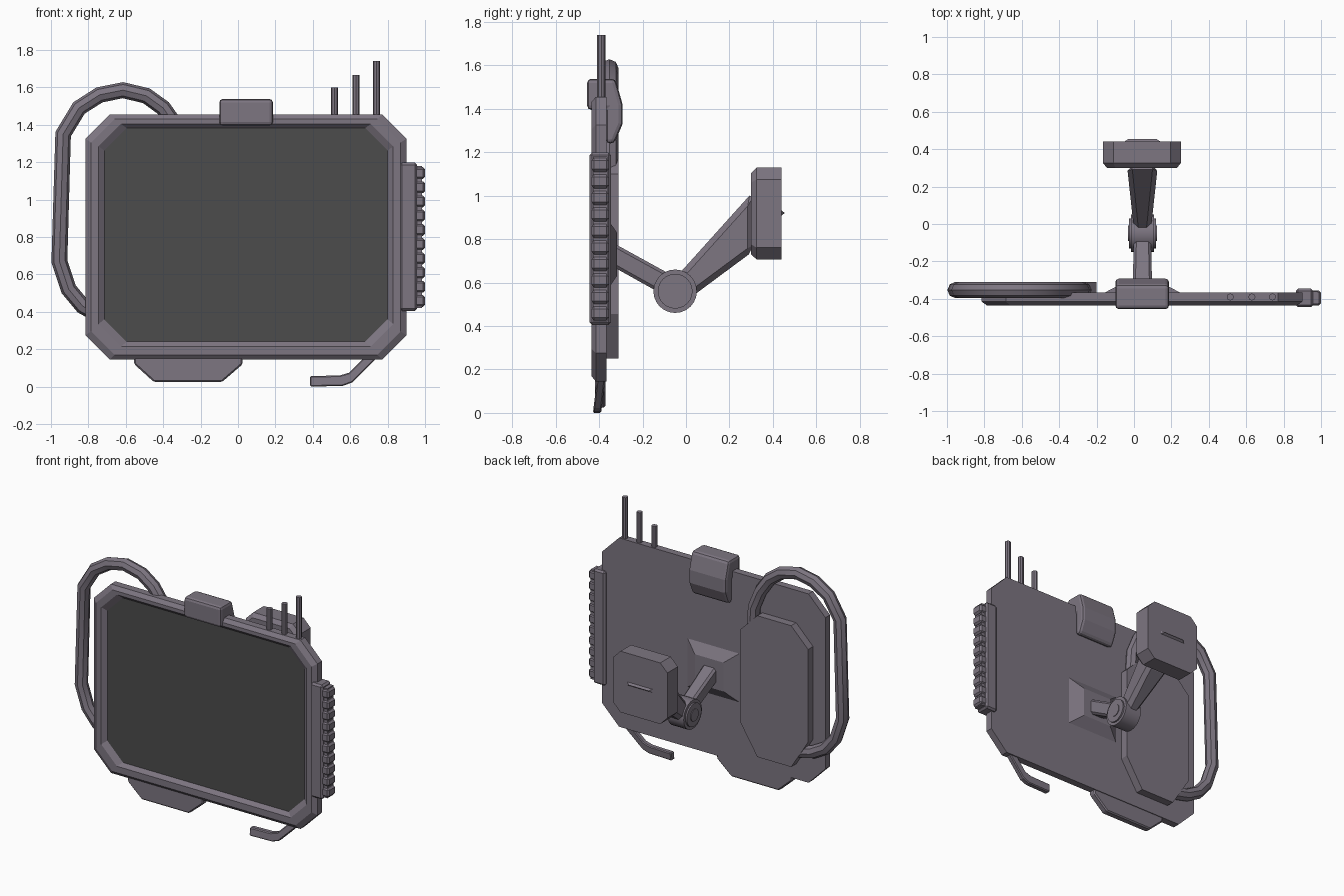
import bpy, bmesh, math
from mathutils import Vector, Matrix

old = bpy.data.objects.get("Cube")
if old:
    bpy.data.objects.remove(old)


def material(name, rgb):
    m = bpy.data.materials.new(name)
    m.use_nodes = True
    m.diffuse_color = (*rgb, 1)
    m.node_tree.nodes["Principled BSDF"].inputs["Base Color"].default_value = (*rgb, 1)
    return m


BODY = material("purple grey metal", (0.205, 0.18, 0.22))
SCREEN = material("dark screen", (0.072, 0.072, 0.072))


def finish(name, bm, mats=(BODY,), bevel=0, segments=1):
    bmesh.ops.recalc_face_normals(bm, faces=bm.faces)
    me = bpy.data.meshes.new(name)
    bm.to_mesh(me)
    bm.free()
    for m in mats:
        me.materials.append(m)
    ob = bpy.data.objects.new(name, me)
    bpy.context.collection.objects.link(ob)
    if bevel:
        mod = ob.modifiers.new("edge bevel", "BEVEL")
        mod.width, mod.segments, mod.limit_method = bevel, segments, "ANGLE"
    return ob


def loft(name, rings, mats=(BODY,), **kw):
    """Skin a row of equal-length rings and cap both ends; the last cap takes the last material."""
    bm = bmesh.new()
    loops = [[bm.verts.new(p) for p in ring] for ring in rings]
    n = len(loops[0])
    for a, b in zip(loops, loops[1:]):
        for i in range(n):
            bm.faces.new((a[i], a[(i + 1) % n], b[(i + 1) % n], b[i]))
    bm.faces.new(loops[0])
    bm.faces.new(loops[-1]).material_index = len(mats) - 1
    return finish(name, bm, mats, **kw)


def octagon(x0, x1, z0, z1, c, y, cb=None):
    cb = cb or c
    return [(x, y, z) for x, z in (
        (x0 + c, z1), (x1 - c, z1), (x1, z1 - c), (x1, z0 + cb),
        (x1 - c, z0), (x0 + c, z0), (x0, z0 + cb), (x0, z1 - c))]


def plate(name, pts, y0, y1, **kw):
    return loft(name, [[(x, y, z) for x, z in pts] for y in (y0, y1)], **kw)


def box(name, x, y, z, **kw):
    pts = [(x[0], z[0]), (x[1], z[0]), (x[1], z[1]), (x[0], z[1])]
    return plate(name, pts, *y, **kw)


def cylinder(name, centre, r, length, axis="Z", sides=8):
    bm = bmesh.new()
    rot = Matrix.Rotation(math.pi / 2, 4, "Y") if axis == "X" else Matrix()
    bmesh.ops.create_cone(bm, cap_ends=True, segments=sides, radius1=r, radius2=r,
                          depth=length, matrix=Matrix.Translation(centre) @ rot)
    return finish(name, bm)


def smooth(ob, angle):
    bpy.ops.object.select_all(action="DESELECT")
    ob.select_set(True)
    bpy.context.view_layer.objects.active = ob
    bpy.ops.object.shade_smooth_by_angle(angle=math.radians(angle))


# Framed screen: back, outer bevel, rim, recess, screen cap
loft("screen_frame", [
    octagon(-0.815, 0.9, 0.145, 1.455, 0.13, -0.365),
    octagon(-0.815, 0.9, 0.145, 1.455, 0.13, -0.415),
    octagon(-0.785, 0.87, 0.17, 1.43, 0.125, -0.436),
    octagon(-0.745, 0.83, 0.215, 1.405, 0.12, -0.436),
    octagon(-0.715, 0.8, 0.24, 1.382, 0.12, -0.412)], mats=(BODY, SCREEN))

# Rear pod
loft("rear_pod", [octagon(-0.72, -0.2, 0.25, 1.23, 0.13, y, 0.206) for y in (-0.37, -0.31)])

# Carrying handle
curve = bpy.data.curves.new("handle_path", "CURVE")
curve.dimensions = "3D"
curve.bevel_depth, curve.bevel_resolution, curve.use_fill_caps = 0.043, 2, True
path = [(-0.62, 0.35), (-0.73, 0.375), (-0.83, 0.43), (-0.905, 0.52), (-0.955, 0.67),
        (-0.935, 1.35), (-0.85, 1.49), (-0.74, 1.56), (-0.615, 1.585), (-0.49, 1.555),
        (-0.4, 1.49), (-0.33, 1.39), (-0.28, 1.27), (-0.27, 1.12)]
spline = curve.splines.new("POLY")
spline.points.add(len(path) - 1)
for p, (x, z) in zip(spline.points, path):
    p.co = (x, -0.353, z, 1)
handle = bpy.data.objects.new("carrying_handle", curve)
bpy.context.collection.objects.link(handle)
handle.data.materials.append(BODY)
bpy.ops.object.select_all(action="DESELECT")
handle.select_set(True)
bpy.context.view_layer.objects.active = handle
bpy.ops.object.convert(target="MESH")
smooth(bpy.context.object, 40)

# Sensor housing hooked over the top edge
side = [(-0.455, 1.538), (-0.455, 1.395), (-0.368, 1.395), (-0.368, 1.24),
        (-0.33, 1.24), (-0.292, 1.33), (-0.292, 1.42), (-0.325, 1.538)]
loft("top_sensor", [[(x, y, z) for y, z in side] for x in (-0.1, 0.187)],
     bevel=0.022, segments=2)

# Antennas
for i, (x, top) in enumerate(((0.515, 1.6), (0.63, 1.665), (0.74, 1.74))):
    cylinder(f"antenna_{i + 1}", (x, -0.39, (1.4 + top) / 2), 0.019, top - 1.4)

# Side grip with ridges
box("grip_bracket", (0.865, 0.958), (-0.445, -0.345), (0.405, 1.198), bevel=0.012)
box("grip_core", (0.94, 0.985), (-0.428, -0.362), (0.42, 1.18))
PITCH = 0.076
for i in range(10):
    z = 0.42 + i * PITCH
    box(f"grip_ridge_{i + 1}", (0.94, 1.0), (-0.436, -0.355), (z + 0.006, z + PITCH - 0.006), bevel=0.012)

# Lower foot and wire hook
foot = [(-0.555, 0.2), (-0.555, 0.12), (-0.45, 0.025), (-0.085, 0.025), (0.025, 0.12), (0.025, 0.2)]
plate("lower_foot", foot, -0.42, -0.37, bevel=0.008)
hook = [(0.77, 0.18), (0.61, 0.022), (0.56, 0.004), (0.385, 0.0),
        (0.385, 0.056), (0.545, 0.06), (0.595, 0.075), (0.70, 0.18)]
loft("lower_hook", [[(x, y + 0.12 * (z - 0.07), z) for x, z in hook] for y in (-0.42, -0.382)], bevel=0.006)

# Wall arm: base, lower link, joint, upper link
CX = 0.045


def rect(hx, y, z0, z1, y1=None):
    y1 = y if y1 is None else y1
    return [(CX - hx, y, z0), (CX + hx, y, z0), (CX + hx, y1, z1), (CX - hx, y1, z1)]


loft("arm_base", [rect(0.2, -0.366, 0.56, 0.9), rect(0.11, -0.318, 0.63, 0.83)])
loft("lower_link", [rect(0.052, -0.34, 0.675, 0.785), rect(0.045, -0.08, 0.53, 0.62, -0.04)], bevel=0.014)
for name, r, half in (("joint_drum", 0.1, 0.062), ("joint_ring", 0.08, 0.073), ("joint_pin", 0.042, 0.078)):
    smooth(cylinder(name, (CX, -0.05, 0.56), r, 2 * half, "X", 24), 30)
loft("upper_link", [rect(0.045, 0.02, 0.53, 0.62, -0.05), rect(0.082, 0.31, 0.745, 1.02)], bevel=0.026)

# Mounting block with a small latch
loft("mount_block", [
    octagon(-0.145, 0.23, 0.73, 1.105, 0.045, 0.3),
    octagon(-0.165, 0.25, 0.706, 1.13, 0.055, 0.325),
    octagon(-0.165, 0.25, 0.706, 1.13, 0.055, 0.44)])
latch = [(0.435, 0.935), (0.455, 0.92), (0.435, 0.905)]
loft("block_latch", [[(x + s * (y - 0.455), y, z) for y, z in latch]
                     for x, s in ((-0.03, 1.5), (0.12, -1.5))])
